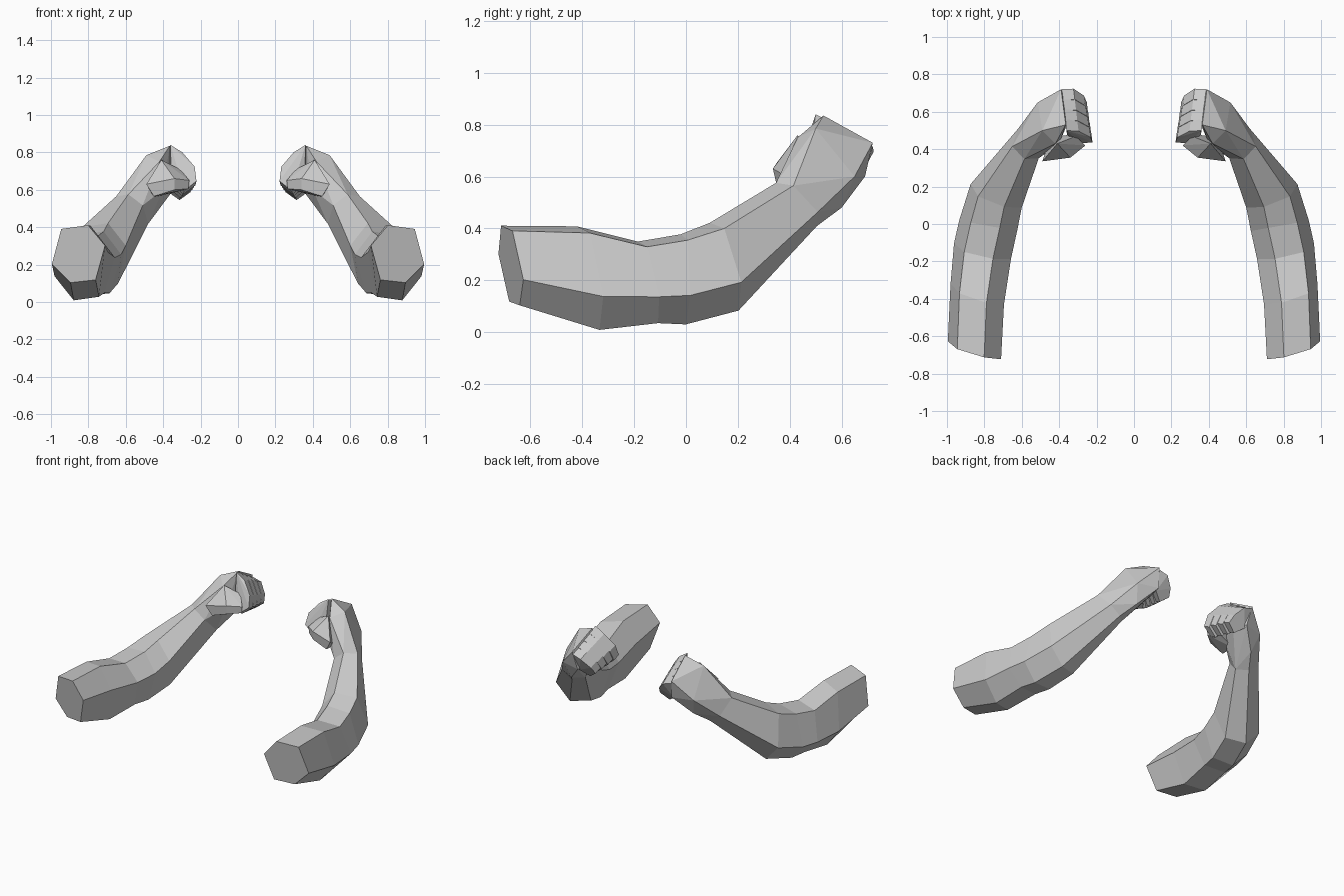
import bpy, bmesh
from math import radians, sin, cos
from mathutils import Vector

if "Cube" in bpy.data.objects:
    bpy.data.objects.remove(bpy.data.objects["Cube"])


def finish(name, bm):
    bmesh.ops.recalc_face_normals(bm, faces=bm.faces)
    me = bpy.data.meshes.new(name)
    bm.to_mesh(me)
    bm.free()
    ob = bpy.data.objects.new(name, me)
    bpy.context.collection.objects.link(ob)
    ob.modifiers.new("Mirror", 'MIRROR').use_mirror_merge = False
    return ob


def hull(name, pts):
    bm = bmesh.new()
    for p in pts:
        bm.verts.new(p)
    r = bmesh.ops.convex_hull(bm, input=bm.verts)
    loose = {v for v in r["geom_interior"] + r["geom_unused"]
             if isinstance(v, bmesh.types.BMVert) and v.is_valid}
    bmesh.ops.delete(bm, geom=list(loose), context='VERTS')
    bmesh.ops.dissolve_limit(bm, angle_limit=radians(4), verts=bm.verts, edges=bm.edges)
    return finish(name, bm)


# Arm: six-sided section swept from the upper arm through the elbow to the wrist
SECTION = [(.15, -.05), (.09, .14), (-.06, .16), (-.15, .05), (-.09, -.135), (.05, -.15)]
# x, y, z, yaw, pitch, width scale, height scale
STATIONS = [
    (.853, -.675, .252, 16, 8, 1.00, 1.00),
    (.838, -.375, .202, 18, 8, 1.02, 1.30),
    (.810, -.145, .187, 12, 10, 1.05, 1.03),
    (.780, -.010, .198, 10, 0, 1.05, 1.12),
    (.737, .150, .247, 20, 13, 1.00, 1.12),
    (.565, .430, .490, 40, 42, 0.62, 0.72),
]


def ring(x, y, z, yaw, pitch, su, sv):
    a, p = radians(yaw), radians(pitch)
    u = Vector((cos(a), sin(a), 0))
    v = Vector((sin(a) * sin(p), -cos(a) * sin(p), cos(p)))
    return [Vector((x, y, z)) + u * (s * su) + v * (t * sv) for s, t in SECTION]


bm = bmesh.new()
loops = [[bm.verts.new(p) for p in ring(*s)] for s in STATIONS]
for a, b in zip(loops, loops[1:]):
    for i in range(6):
        j = (i + 1) % 6
        bm.faces.new((a[i], a[j], b[j], b[i]))
bm.faces.new(loops[0])
bm.faces.new(loops[-1])
finish("arm", bm)

# Palm: from the wrist ring to the knuckle row
hull("palm", ring(*STATIONS[-1]) + [
    (.49, .50, .785), (.515, .65, .60), (.48, .60, .48), (.42, .43, .75),
    (.40, .43, .60), (.365, .53, .835), (.39, .72, .73), (.37, .69, .60),
    (.33, .60, .62)])

# Fingers: four curled wedges side by side, index to little finger
INDEX = [(.365, .53, .825), (.30, .525, .785), (.235, .49, .71), (.225, .46, .635),
         (.29, .45, .585), (.36, .50, .66)]
LITTLE = [(.385, .69, .73), (.32, .695, .71), (.265, .66, .65), (.25, .63, .60),
          (.31, .61, .555), (.37, .64, .60)]
WIDTHS = [.034, .032, .030, .026, .022, .028]
side = Vector((.02, .16, -.08)).normalized()
for k in range(4):
    pts = []
    for p, q, w in zip(INDEX, LITTLE, WIDTHS):
        c = Vector(p).lerp(Vector(q), k / 3)
        pts += [c - side * w, c + side * w]
    hull("finger_%d" % (k + 1), pts)

# Thumb: folded across the front of the fist
hull("thumb", [
    (.49, .335, .63), (.45, .35, .565), (.41, .43, .76), (.45, .46, .56),
    (.34, .355, .66), (.34, .36, .60), (.26, .42, .65), (.265, .42, .605),
    (.31, .47, .71), (.33, .48, .60)])
